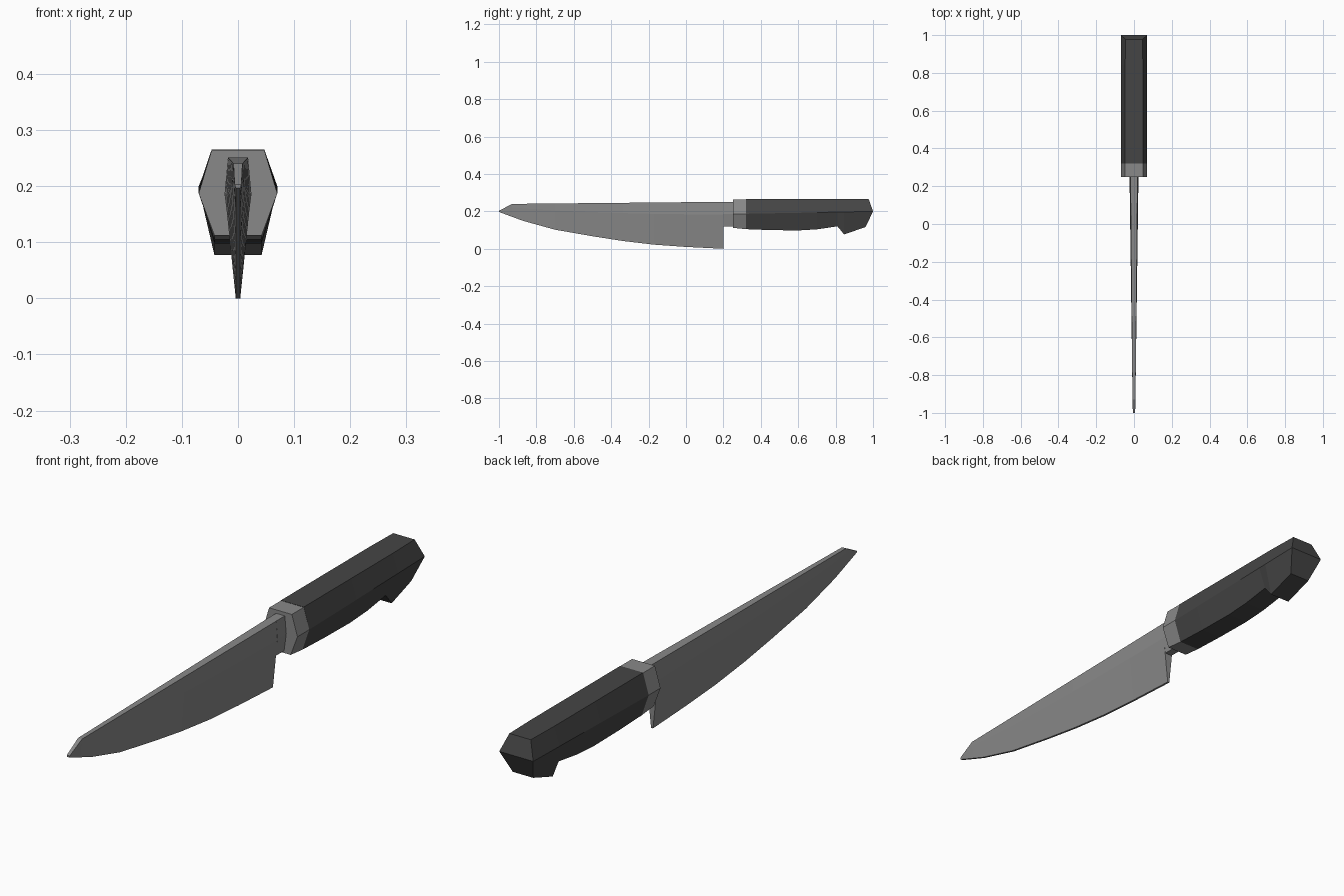
import bpy, bmesh

if "Cube" in bpy.data.objects:
    bpy.data.objects.remove(bpy.data.objects["Cube"])


def material(name, v):
    m = bpy.data.materials.new(name)
    m.diffuse_color = (v, v, v, 1)
    m.use_nodes = True
    m.node_tree.nodes["Principled BSDF"].inputs["Base Color"].default_value = m.diffuse_color
    return m


steel = material("steel_grey", 0.25)
black = material("handle_charcoal", 0.06)


def loft(name, sections, mat):
    """Each section lists (half width, y, z) from top to bottom; mirrored in x and skinned."""
    bm = bmesh.new()
    rings = []
    for s in sections:
        ring = [(w, y, z) for w, y, z in s] + [(-w, y, z) for w, y, z in reversed(s)]
        rings.append([bm.verts.new(p) for p in ring])
    n = len(rings[0])
    for a, b in zip(rings, rings[1:]):
        for i in range(n):
            j = (i + 1) % n
            bm.faces.new((a[i], a[j], b[j], b[i]))
    # end caps as strips, so slanted ends fold along the side ridge
    for r in (rings[0], rings[-1]):
        for i in range(n // 2 - 1):
            bm.faces.new((r[i], r[i + 1], r[n - 2 - i], r[n - 1 - i]))
    bmesh.ops.recalc_face_normals(bm, faces=bm.faces)
    me = bpy.data.meshes.new(name)
    bm.to_mesh(me)
    bm.free()
    me.materials.append(mat)
    ob = bpy.data.objects.new(name, me)
    bpy.context.collection.objects.link(ob)
    return ob


# Blade: curved cutting edge, straight spine, thick ridge fading toward the tip
edge = [(0.2, 0.0), (0.0, 0.01), (-0.17, 0.022), (-0.34, 0.042), (-0.5, 0.067),
        (-0.7, 0.102), (-0.87, 0.149), (-0.93, 0.171)]
blade = []
for y, z in edge:
    t = (0.2 - y) / 1.13
    top = 0.251 - 0.011 * t
    mid = top - (top - z) * 0.27
    blade.append([(0.018 - 0.010 * t, y, top),
                  (0.023 - 0.0155 * t, y, mid),
                  (0.004, y, z)])
blade.append([(0.006, -1.0, 0.203), (0.005, -1.0, 0.2), (0.004, -1.0, 0.197)])
loft("blade", blade, steel)

# Neck between blade heel and bolster
loft("blade_neck", [[(w, y, z) for w, z in ((0.018, 0.251), (0.024, 0.185), (0.015, 0.12))]
                    for y in (0.199, 0.26)], steel)

# Bolster collar
loft("bolster", [[(0.047, y, 0.264), (0.07, y, 0.187), (0.042, y, zb)]
                 for y, zb in ((0.25, 0.112), (0.32, 0.105))], steel)

# Handle with bellied grip and hooked butt
grip = [(0.32, 0.105), (0.45, 0.1), (0.6, 0.098), (0.7, 0.104), (0.81, 0.12), (0.845, 0.077)]
handle = [[(0.047, y, 0.265), (0.07, y, 0.187 + 0.019 * (y - 0.32)), (0.042, y, z)]
          for y, z in grip]
handle.append([(0.044, 0.977, 0.265), (0.07, 1.0, 0.2), (0.042, 0.96, 0.116)])
loft("handle", handle, black)
